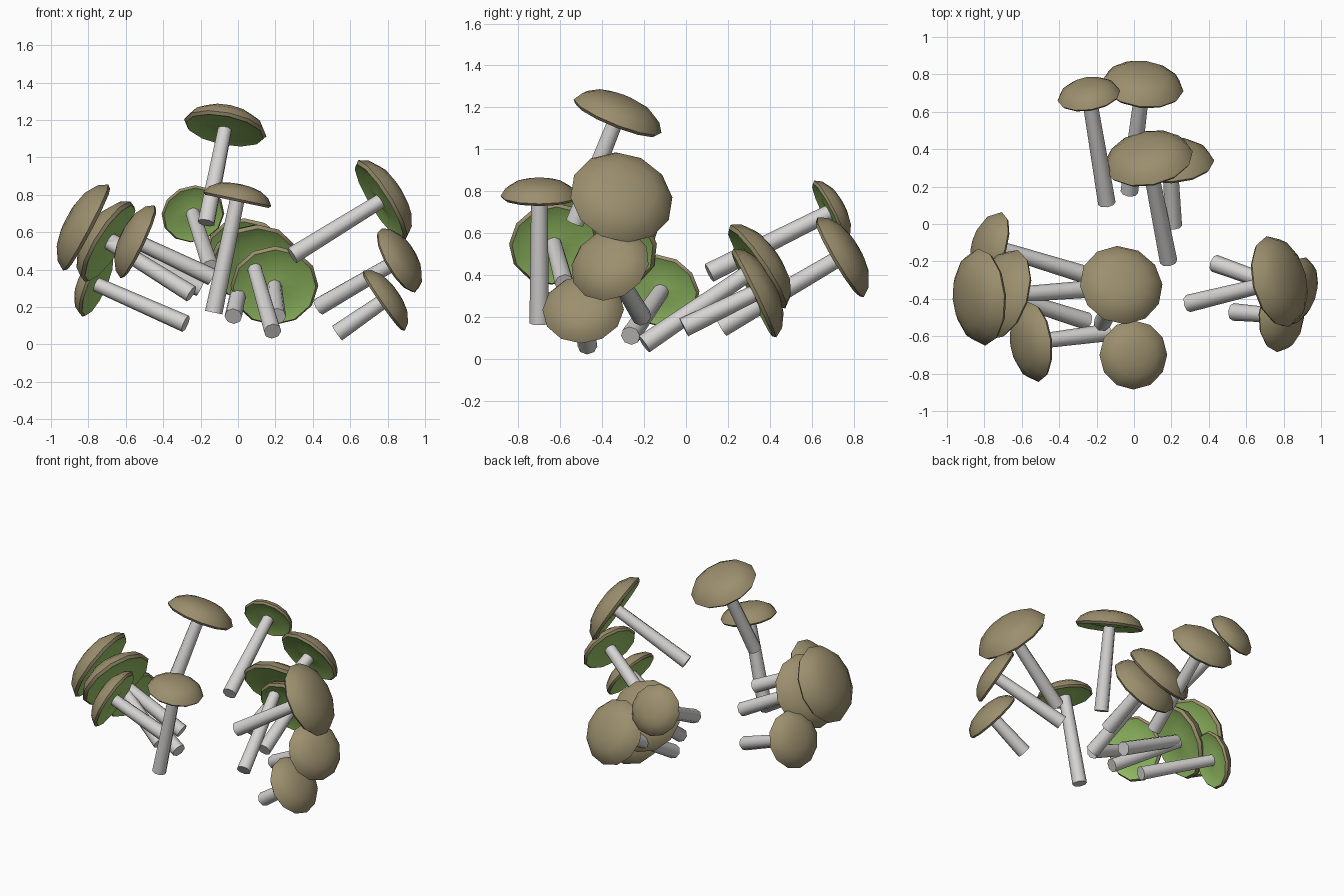
import bpy, bmesh, math
from mathutils import Vector

cube = bpy.data.objects.get("Cube")
if cube:
    bpy.data.objects.remove(cube, do_unlink=True)


def material(name, rgb):
    mat = bpy.data.materials.new(name)
    mat.use_nodes = True
    mat.diffuse_color = (*rgb, 1)
    mat.node_tree.nodes["Principled BSDF"].inputs["Base Color"].default_value = (*rgb, 1)
    return mat


BROWN = material("cap_brown", (0.33, 0.275, 0.155))
GREEN = material("gill_green", (0.33, 0.57, 0.14))
PALE = material("stem_pale", (0.67, 0.66, 0.65))

STEM_SIDES, CAP_SIDES = 8, 12
STEM_BASE, STEM_TOP = 0.047, 0.039
# Cap profile as (radius, height), both in cap radii: dished gills, rim, dome
GILLS = [(0.0, 0.0), (0.2, 0.0), (0.6, 0.06), (0.94, -0.03)]
DOME = [(1.0, 0.04), (0.88, 0.23), (0.62, 0.39), (0.32, 0.46), (0.0, 0.48)]


def lathe(name, profile, sides, materials, green_bands=0):
    """Turn a closed (radius, height) profile about z."""
    bm = bmesh.new()
    rings = []
    for radius, height in profile:
        count = sides if radius > 0 else 1
        rings.append([bm.verts.new((radius * math.cos(math.tau * i / sides),
                                    radius * math.sin(math.tau * i / sides), height))
                      for i in range(count)])
    for band, (low, high) in enumerate(zip(rings, rings[1:])):
        for i in range(sides):
            j = (i + 1) % sides
            corners = [low[i % len(low)], low[j % len(low)],
                       high[j % len(high)], high[i % len(high)]]
            face = bm.faces.new(list(dict.fromkeys(corners)))
            face.material_index = 1 if band < green_bands else 0
    bmesh.ops.recalc_face_normals(bm, faces=bm.faces)
    mesh = bpy.data.meshes.new(name)
    bm.to_mesh(mesh)
    bm.free()
    for mat in materials:
        mesh.materials.append(mat)
    obj = bpy.data.objects.new(name, mesh)
    bpy.context.collection.objects.link(obj)
    return obj


def mushroom(name, base, top, radius):
    """Stem from base to top, with the cap set square on the stem."""
    base, top = Vector(base), Vector(top)
    axis = top - base
    length = axis.length
    turn = axis.to_track_quat('Z', 'Y')
    stem = lathe(name + "_stem",
                 [(0, 0), (STEM_BASE, 0), (STEM_TOP, length + 0.02), (0, length + 0.02)],
                 STEM_SIDES, [PALE])
    cap = lathe(name + "_cap", [(r * radius, h * radius) for r, h in GILLS + DOME],
                CAP_SIDES, [BROWN, GREEN], len(GILLS) - 1)
    for obj, place in ((stem, base), (cap, top)):
        obj.rotation_mode = 'QUATERNION'
        obj.rotation_quaternion = turn
        obj.location = place
        bpy.ops.object.select_all(action='DESELECT')
        obj.select_set(True)
        bpy.context.view_layer.objects.active = obj
        bpy.ops.object.shade_smooth_by_angle(angle=math.radians(47))


# Front pair
mushroom("tall_front", (-0.17, -0.53, 0.65), (-0.07, -0.33, 1.15), 0.225)
mushroom("low_front", (-0.13, -0.70, 0.17), (-0.005, -0.70, 0.77), 0.185)
# Left cluster
mushroom("left_upper", (0.29, -0.425, 0.475), (0.76, -0.31, 0.765), 0.25)
mushroom("left_middle", (0.43, -0.21, 0.20), (0.85, -0.36, 0.445), 0.195)
mushroom("left_lower", (0.53, -0.47, 0.06), (0.775, -0.49, 0.23), 0.195)
# Right cluster
mushroom("right_outer", (-0.20, -0.345, 0.30), (-0.805, -0.39, 0.62), 0.26)
mushroom("right_middle", (-0.25, -0.52, 0.27), (-0.69, -0.38, 0.545), 0.25)
mushroom("right_inner", (-0.14, -0.58, 0.36), (-0.53, -0.63, 0.545), 0.215)
mushroom("right_lower", (-0.28, -0.265, 0.11), (-0.755, -0.12, 0.32), 0.19)
# Back cluster
mushroom("back_upper", (-0.145, 0.11, 0.41), (-0.24, 0.68, 0.695), 0.17)
mushroom("back_outer", (-0.025, 0.17, 0.15), (0.045, 0.73, 0.48), 0.22)
mushroom("back_middle", (0.185, -0.20, 0.07), (0.08, 0.335, 0.435), 0.24)
mushroom("back_lower", (0.21, -0.01, 0.15), (0.195, 0.32, 0.31), 0.235)
